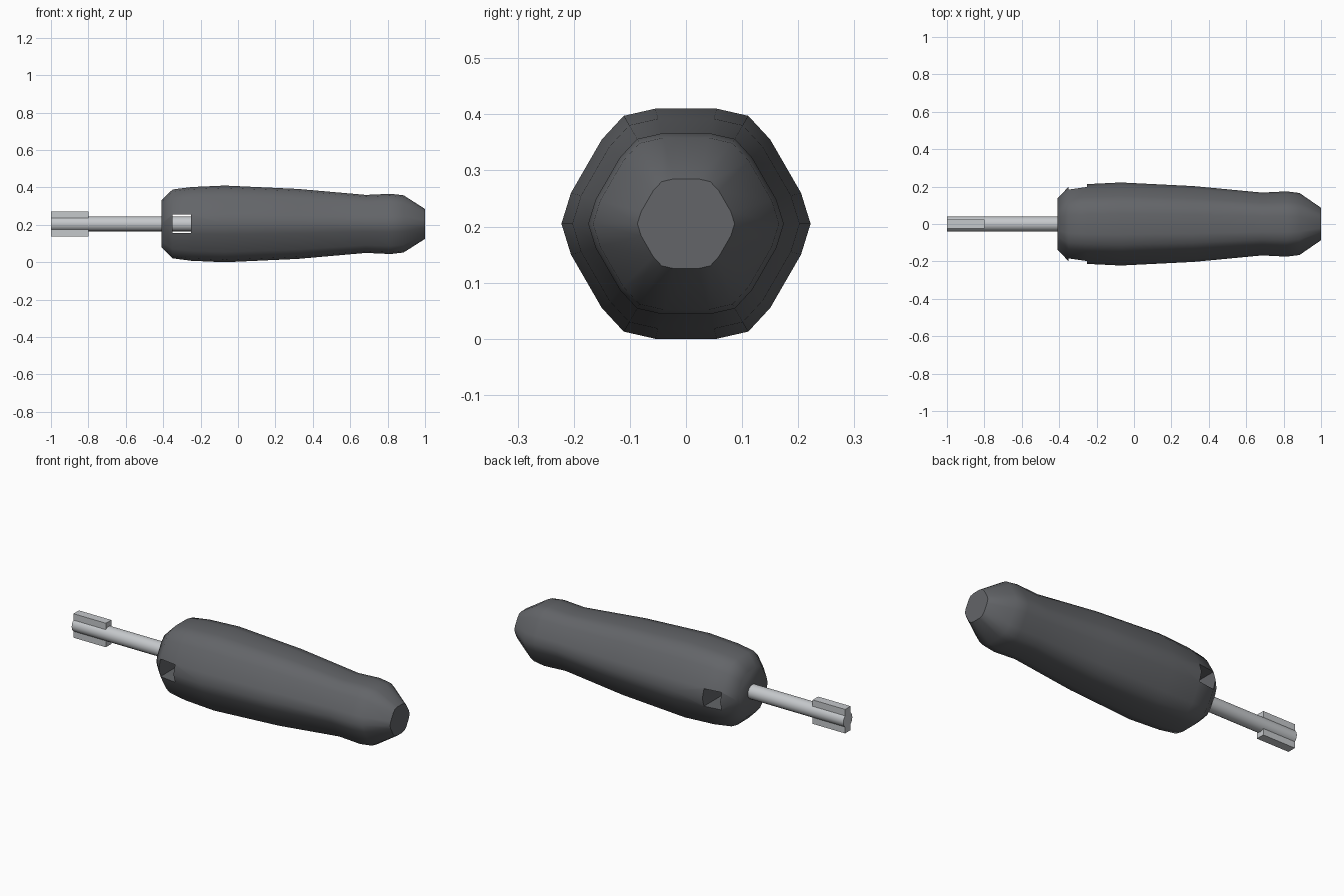
import bpy, bmesh, math
from mathutils import Matrix

if "Cube" in bpy.data.objects:
    bpy.data.objects.remove(bpy.data.objects["Cube"])

CZ = 0.205  # height of the tool axis


def material(name, rgb):
    m = bpy.data.materials.new(name)
    m.diffuse_color = (*rgb, 1)
    m.use_nodes = True
    m.node_tree.nodes["Principled BSDF"].inputs["Base Color"].default_value = m.diffuse_color
    return m


GRIP = material("dark grey grip", (0.125, 0.13, 0.14))
STEEL = material("light steel", (0.56, 0.58, 0.6))


def finish(bm, name, mat, angle):
    bmesh.ops.recalc_face_normals(bm, faces=bm.faces)
    me = bpy.data.meshes.new(name)
    bm.to_mesh(me)
    bm.free()
    ob = bpy.data.objects.new(name, me)
    bpy.context.collection.objects.link(ob)
    me.materials.append(mat)
    bpy.ops.object.select_all(action='DESELECT')
    ob.select_set(True)
    bpy.context.view_layer.objects.active = ob
    bpy.ops.object.shade_smooth_by_angle(angle=math.radians(angle))
    return ob


def hexagon(x, h):
    """Hexagon with three-point rounded corners, h = half height."""
    pts = []
    for k in range(6):
        a = math.radians(60 * k)
        for y, z in ((1.0, -0.268), (1.083, 0), (1.0, 0.268)):
            pts.append((x, h * (y * math.cos(a) - z * math.sin(a)),
                        CZ + h * (y * math.sin(a) + z * math.cos(a))))
    return pts


# Handle: rings of (x, half height)
PROFILE = [(-0.41, 0.125), (-0.35, 0.184), (-0.25, 0.197), (-0.07, 0.205),
           (0.32, 0.187), (0.685, 0.155), (0.815, 0.161), (0.885, 0.153),
           (1.0, 0.08)]
bm = bmesh.new()
rings = [[bm.verts.new(p) for p in hexagon(x, h)] for x, h in PROFILE]
for a, b in zip(rings, rings[1:]):
    for i in range(18):
        j = (i + 1) % 18
        bm.faces.new((a[i], a[j], b[j], b[i]))
bm.faces.new(rings[0])
bm.faces.new(rings[-1])
handle = finish(bm, "handle", GRIP, 50)

# Slot straight through the collar, from side to side
bm = bmesh.new()
bmesh.ops.create_cube(bm, size=1, matrix=Matrix.Translation((-0.30, 0, CZ))
                      @ Matrix.Diagonal((0.10, 0.8, 0.098, 1)))
cutter = finish(bm, "slot_cutter", GRIP, 30)
mod = handle.modifiers.new("slot", 'BOOLEAN')
mod.object = cutter
mod.operation = 'DIFFERENCE'
mod.solver = 'EXACT'
bpy.context.view_layer.objects.active = handle
bpy.ops.object.modifier_apply(modifier=mod.name)
bpy.data.objects.remove(cutter)
handle.select_set(True)
bpy.ops.object.shade_smooth_by_angle(angle=math.radians(50))

# Shaft
bm = bmesh.new()
bmesh.ops.create_cone(bm, cap_ends=True, segments=16, radius1=0.04, radius2=0.04,
                      depth=0.76, matrix=Matrix.Translation((-0.62, 0, CZ))
                      @ Matrix.Rotation(math.pi / 2, 4, 'Y'))
finish(bm, "shaft", STEEL, 40)

# Flat wings at the tip, above and below the shaft
for side, name in ((1, "upper_tip_wing"), (-1, "lower_tip_wing")):
    bm = bmesh.new()
    bmesh.ops.create_cube(bm, size=1, matrix=Matrix.Translation((-0.9, 0, CZ + side * 0.0435))
                          @ Matrix.Diagonal((0.2, 0.048, 0.047, 1)))
    finish(bm, name, STEEL, 30)
